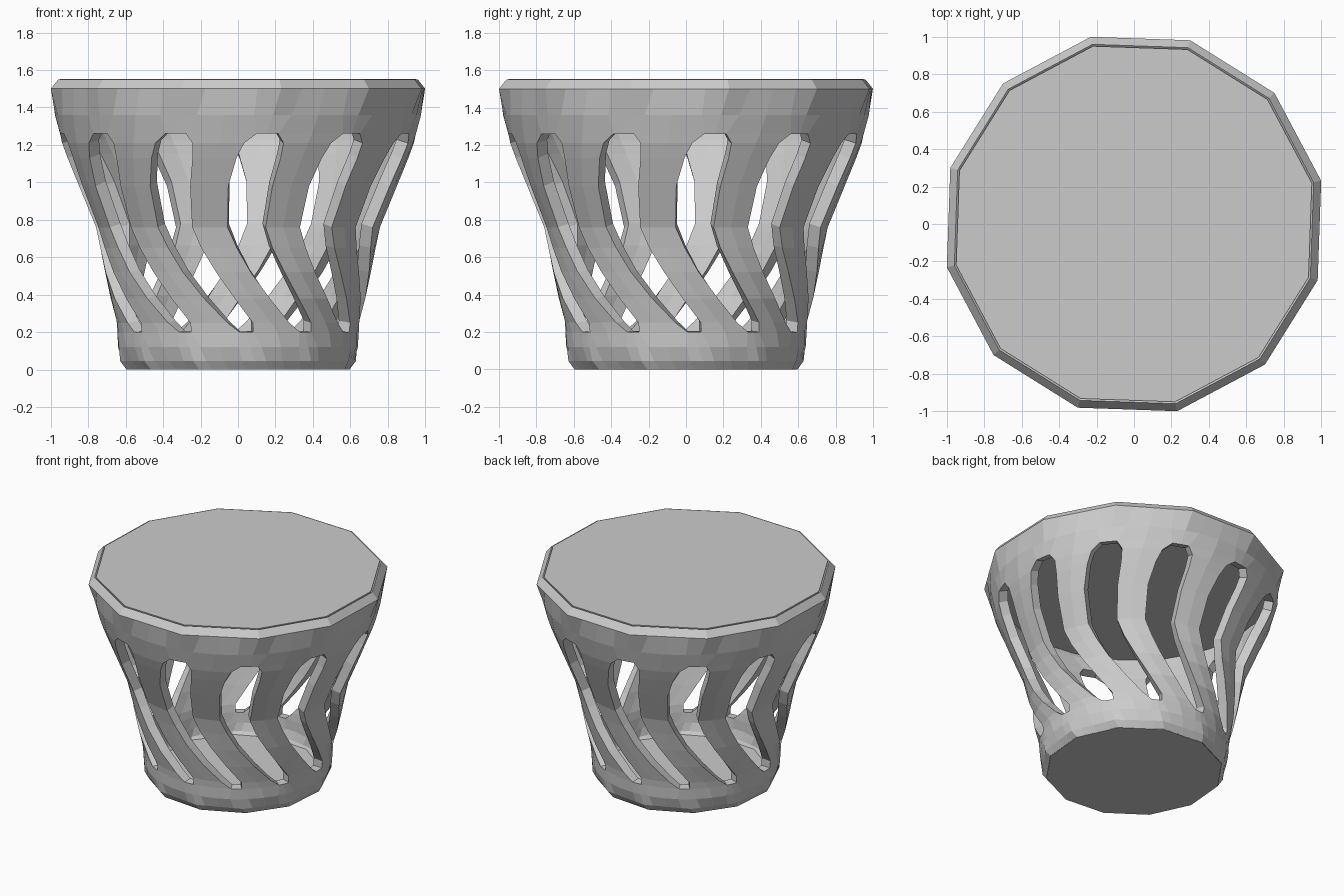
import bpy, bmesh
from math import sin, cos, radians

if "Cube" in bpy.data.objects:
    bpy.data.objects.remove(bpy.data.objects["Cube"])

N = 12                      # slots around the body
STEP = 360 / N
# rings: height, outer radius, slot centre angle, slot half width (degrees)
RINGS = [
    (0.00, 0.605, 40, 6), (0.045, 0.635, 38, 6), (0.12, 0.64, 36, 5.5),
    (0.20, 0.645, 34, 3.2), (0.25, 0.65, 31, 6), (0.38, 0.68, 21.5, 7),
    (0.52, 0.71, 13, 7.5), (0.65, 0.735, 7, 7.5), (0.76, 0.76, 3.5, 7.7),
    (0.98, 0.85, 4.5, 8), (1.13, 0.91, 7, 7.5), (1.21, 0.94, 8.5, 6.5),
    (1.26, 0.955, 9.5, 3.5), (1.36, 0.98, 11, 6), (1.50, 1.026, 13, 7),
    (1.55, 0.985, 13, 7),
]
SLOT_FROM, SLOT_TO = 3, 12  # rings where each slot begins and ends


def point(angle, r, z):
    """Angle is measured from the front (-y) towards +x."""
    a = radians(angle)
    return (r * sin(a), -r * cos(a), z)


def finish(bm, name):
    bmesh.ops.recalc_face_normals(bm, faces=bm.faces)
    mesh = bpy.data.meshes.new(name)
    bm.to_mesh(mesh)
    bm.free()
    ob = bpy.data.objects.new(name, mesh)
    bpy.context.collection.objects.link(ob)
    return ob


# Slotted body: twisted grid with the slot faces left out, then thickened
bm = bmesh.new()
grid = []
for i, (z, r, c, hw) in enumerate(RINGS):
    row = []
    facet = i <= 1 or i >= len(RINGS) - 2   # twelve-sided outline at both ends
    for k in range(N):
        for d in (-hw, 0, hw, STEP / 2):
            f = 1.0
            if facet:
                f = cos(radians(15)) / cos(radians(15 - abs(d)))
            row.append(bm.verts.new(point(c + k * STEP + d, r * f, z)))
    grid.append(row)
cols = 4 * N
for i in range(len(RINGS) - 1):
    for j in range(cols):
        if SLOT_FROM <= i < SLOT_TO and j % 4 in (0, 1):
            continue
        n = (j + 1) % cols
        bm.faces.new((grid[i][j], grid[i][n], grid[i + 1][n], grid[i + 1][j]))
bmesh.ops.delete(bm, geom=[v for v in bm.verts if not v.link_faces], context='VERTS')
bm.normal_update()
for f in bm.faces:          # make sure the skin faces outwards
    m = f.calc_center_median()
    if f.normal.x * m.x + f.normal.y * m.y < 0:
        f.normal_flip()
mesh = bpy.data.meshes.new("slotted_body")
bm.to_mesh(mesh)
bm.free()
body = bpy.data.objects.new("slotted_body", mesh)
bpy.context.collection.objects.link(body)
mod = body.modifiers.new("wall", 'SOLIDIFY')
mod.thickness = 0.065
mod.offset = -1


def slab(name, z0, r0, z1, r1, turn):
    """Twelve-sided closing plate."""
    bm = bmesh.new()
    low = [bm.verts.new(point(turn + k * STEP, r0, z0)) for k in range(N)]
    top = [bm.verts.new(point(turn + k * STEP, r1, z1)) for k in range(N)]
    bm.faces.new(low)
    bm.faces.new(top)
    for k in range(N):
        n = (k + 1) % N
        bm.faces.new((low[k], low[n], top[n], top[k]))
    return finish(bm, name)


# Closed seat top and floor
slab("seat_top", 1.40, 0.955, 1.553, 0.975, 13)
slab("floor_plate", 0.0, 0.60, 0.05, 0.60, 40)
